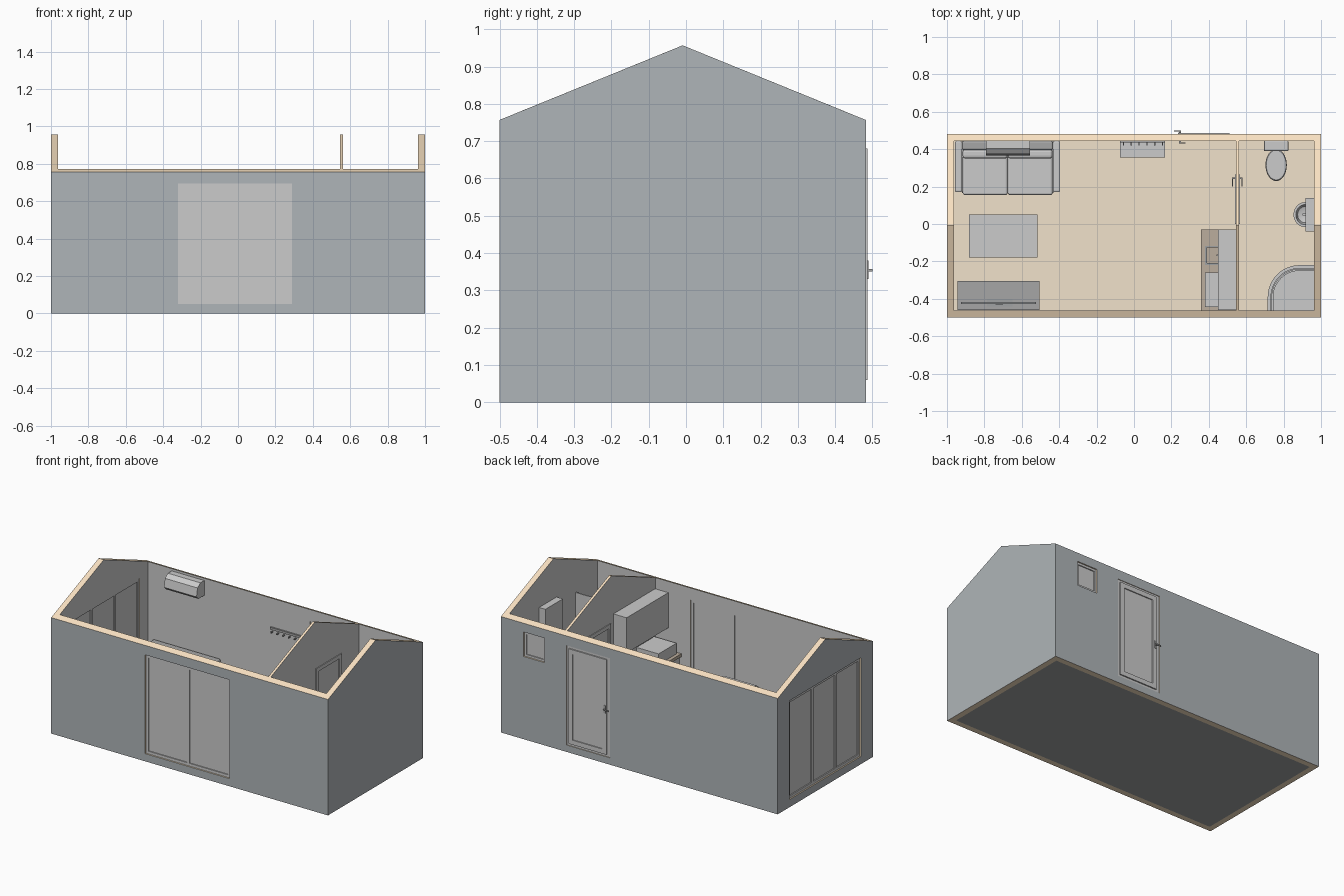
import bpy, bmesh, math
from mathutils import Matrix, Vector

if "Cube" in bpy.data.objects:
    bpy.data.objects.remove(bpy.data.objects["Cube"])


def mat(name, r, g, b):
    m = bpy.data.materials.new(name)
    m.diffuse_color = (r, g, b, 1)
    m.use_nodes = True
    m.node_tree.nodes["Principled BSDF"].inputs["Base Color"].default_value = m.diffuse_color
    return m


CLAD = mat("cladding", 0.43, 0.46, 0.48)
TRIM = mat("cut_timber", 0.95, 0.76, 0.54)
FLOOR = mat("floor_boards", 0.88, 0.76, 0.6)
BASE = mat("dark_base", 0.35, 0.36, 0.37)
DARK = mat("dark_grey", 0.38, 0.38, 0.38)
FRAME = mat("frame_grey", 0.62, 0.64, 0.63)
WOOD = mat("worktop_wood", 0.5, 0.42, 0.34)
X0, X1, Y0, Y1, T = -1.0, 1.0, -0.5, 0.482, 0.037
YM, EAVE, RIDGE, FZ = -0.009, 0.757, 0.957, 0.04


def finish(name, bm, m=None, bevel=0):
    bmesh.ops.recalc_face_normals(bm, faces=bm.faces)
    me = bpy.data.meshes.new(name)
    bm.to_mesh(me)
    bm.free()
    ob = bpy.data.objects.new(name, me)
    bpy.context.collection.objects.link(ob)
    if m:
        me.materials.append(m)
    if bevel:
        b = ob.modifiers.new("bevel", "BEVEL")
        b.width, b.segments = bevel, 3
    return ob


def boxes(name, items, m=None, bevel=0):
    bm = bmesh.new()
    for a, b, c, d, e, f in items:
        M = Matrix.Translation(((a + b) / 2, (c + d) / 2, (e + f) / 2)) @ Matrix.Diagonal((b - a, d - c, f - e, 1))
        bmesh.ops.create_cube(bm, size=1, matrix=M)
    return finish(name, bm, m, bevel)


def prism(name, pts, lo, hi, axis="z", m=None):
    # closed profile pushed along x (profile in y,z) or z (profile in x,y)
    bm = bmesh.new()
    f = bm.faces.new([bm.verts.new((lo, p, q) if axis == "x" else (p, q, lo)) for p, q in pts])
    r = bmesh.ops.extrude_face_region(bm, geom=[f])
    d = Vector((hi - lo, 0, 0)) if axis == "x" else Vector((0, 0, hi - lo))
    bmesh.ops.translate(bm, verts=[v for v in r["geom"] if isinstance(v, bmesh.types.BMVert)], vec=d)
    return finish(name, bm, m)


def lathe(name, pts, loc, sy=1.0, m=None):
    bm = bmesh.new()
    vs = [bm.verts.new((r, 0, z)) for r, z in pts]
    es = [bm.edges.new(p) for p in zip(vs, vs[1:])]
    bmesh.ops.spin(bm, geom=vs + es, cent=(0, 0, 0), axis=(0, 0, 1), angle=math.tau, steps=32)
    bmesh.ops.remove_doubles(bm, verts=bm.verts, dist=1e-5)
    bmesh.ops.transform(bm, matrix=Matrix.Translation(loc) @ Matrix.Diagonal((1, sy, 1, 1)), verts=bm.verts)
    ob = finish(name, bm, m)
    bpy.ops.object.select_all(action="DESELECT")
    ob.select_set(True)
    bpy.context.view_layer.objects.active = ob
    bpy.ops.object.shade_smooth_by_angle(angle=math.radians(40))
    return ob


def cut(ob, name, items):
    c = boxes(name, items)
    c.hide_render = True
    mod = ob.modifiers.new("cut", "BOOLEAN")
    mod.operation, mod.object, mod.solver = "DIFFERENCE", c, "EXACT"
    bpy.context.view_layer.objects.active = ob
    bpy.ops.object.modifier_apply(modifier=mod.name)
    bpy.data.objects.remove(c)


def window(name, along, u0, u1, z0, z1, d0, d1, n, w=0.018):
    # framed opening with n panes, running along x or y
    def b(a0, a1, c0, c1, e0, e1):
        return (a0, a1, c0, c1, e0, e1) if along == "x" else (c0, c1, a0, a1, e0, e1)
    bars = [b(u0, u1, d0, d1, z0, z0 + w), b(u0, u1, d0, d1, z1 - w, z1)]
    step = (u1 - u0 - w) / n
    for i in range(n + 1):
        bars.append(b(u0 + i * step, u0 + i * step + w, d0, d1, z0 + w, z1 - w))
    boxes(name + "_frame", bars, FRAME)
    k = (d1 - d0) * 0.25
    boxes(name + "_panes", [b(u0 + i * step + w, u0 + (i + 1) * step, d0 + k, d1 - k, z0 + w, z1 - w)
                            for i in range(n)])


# outer walls, open at the top
gable = [(Y0, 0), (Y1, 0), (Y1, EAVE), (YM, RIDGE), (Y0, EAVE)]
walls = prism("walls", gable, X0, X1, "x")
cut(walls, "room_cutter", [(X0 + T, X1 - T, Y0 + T, Y1 - T, -1, 2)])
cut(walls, "opening_cutter", [(-0.32, 0.29, -0.6, -0.4, 0.05, 0.695), (-1.1, -0.9, -0.375, 0.36, 0.05, 0.695)])
cut(walls, "opening_cutter", [(0.21, 0.525, 0.4, 0.6, 0.045, 0.695), (0.685, 0.835, 0.4, 0.6, 0.54, 0.7)])
for m in (None, CLAD, TRIM):
    walls.data.materials.append(m)
for p in walls.data.polygons:
    c, n = p.center, p.normal
    outer = abs(abs(c.x) - 1) < 1e-3 or min(abs(c.y - Y0), abs(c.y - Y1)) < 1e-3
    inner = ((abs(abs(c.x) - 1 + T) < 1e-3 and abs(n.x) > 0.9)
             or (min(abs(c.y - Y0 - T), abs(c.y - Y1 + T)) < 1e-3 and abs(n.y) > 0.9))
    p.material_index = 1 if outer else 0 if inner else 2

# floor
floor = boxes("floor", [(X0 + T, X1 - T, Y0 + T, Y1 - T, 0, FZ)], FLOOR)
floor.data.materials.append(BASE)
for p in floor.data.polygons:
    p.material_index = 1 if p.normal.z < -0.5 else 0

# bathroom partition
ze = EAVE + T * 0.41
part = prism("partition", [(Y0 + T, FZ), (Y1 - T, FZ), (Y1 - T, ze), (YM, RIDGE), (Y0 + T, ze)], 0.545, 0.561, "x")
cut(part, "door_cutter", [(0.5, 0.6, 0.0, 0.265, 0.0, 0.65)])
part.data.materials.append(None)
part.data.materials.append(TRIM)
for p in part.data.polygons:
    p.material_index = 1 if p.normal.z > 0.5 else 0

# windows and doors
window("sliding_door", "x", -0.32, 0.29, 0.05, 0.695, -0.492, -0.466, 2)
window("end_window", "y", -0.375, 0.36, 0.05, 0.695, -0.992, -0.966, 3)
window("small_window", "x", 0.685, 0.835, 0.54, 0.7, 0.448, 0.474, 1, 0.014)
window("entry_surround", "x", 0.21, 0.525, 0.045, 0.695, 0.447, 0.478, 1, 0.03)
window("entry_leaf", "x", 0.235, 0.51, 0.06, 0.68, 0.46, 0.486, 1, 0.03)
window("bathroom_door", "y", 0.0, 0.265, FZ, 0.65, 0.54, 0.566, 1, 0.025)
boxes("entry_handle", [(0.238, 0.252, 0.484, 0.489, 0.33, 0.38), (0.24, 0.25, 0.487, 0.5, 0.35, 0.358),
                       (0.215, 0.25, 0.495, 0.5, 0.35, 0.358), (0.24, 0.25, 0.43, 0.46, 0.35, 0.358),
                       (0.24, 0.275, 0.43, 0.435, 0.35, 0.358)], DARK)
boxes("bathroom_handle", [(0.524, 0.58, 0.24, 0.248, 0.35, 0.358), (0.524, 0.529, 0.2, 0.248, 0.35, 0.358),
                          (0.575, 0.58, 0.2, 0.248, 0.35, 0.358)], DARK)

# sofa
boxes("sofa_base", [(-0.92, -0.43, 0.165, 0.445, 0.06, 0.12)], DARK)
boxes("sofa_arms", [(a, a + 0.038, 0.17, 0.443, 0.05, 0.22) for a in (-0.957, -0.433)], None, 0.008)
boxes("sofa_back", [(-0.919, -0.433, 0.395, 0.443, 0.06, 0.28)], DARK, 0.01)
boxes("sofa_cushions", [(a, a + 0.24, 0.155, 0.37, 0.115, 0.17) for a in (-0.916, -0.675)], None, 0.012)
boxes("sofa_back_cushions", [(a, a + 0.24, 0.35, 0.4, 0.165, 0.27) for a in (-0.916, -0.675)], None, 0.015)
boxes("sofa_feet", [(x, x + 0.02, y, y + 0.02, FZ, 0.06) for x in (-0.945, -0.43) for y in (0.18, 0.41)], DARK)

# coffee table
boxes("coffee_table", [(-0.883, -0.515, -0.18, 0.05, 0.15, 0.165)]
      + [(x, x + 0.02, y, y + 0.02, FZ, 0.15) for x in (-0.875, -0.543) for y in (-0.172, 0.022)])

# media cabinet and screen
boxes("media_cabinet", [(-0.943, -0.505, -0.46, -0.305, 0.055, 0.17), (-0.93, -0.52, -0.45, -0.32, FZ, 0.055)], DARK)
boxes("screen", [(-0.925, -0.525, -0.427, -0.417, 0.19, 0.42)], BASE)
boxes("screen_stand", [(-0.785, -0.65, -0.44, -0.4, 0.17, 0.175), (-0.74, -0.7, -0.43, -0.422, 0.175, 0.22)], BASE)

# wall air unit with sloped front
prism("air_unit", [(0.445, 0.66), (0.445, 0.757), (0.405, 0.757), (0.375, 0.735), (0.365, 0.68), (0.385, 0.66)],
      -0.79, -0.555, "x")

# hall bench with hook rail above
boxes("bench", [(-0.075, 0.165, 0.355, 0.44, 0.17, 0.185), (-0.065, -0.05, 0.36, 0.44, FZ, 0.17),
                (0.14, 0.155, 0.36, 0.44, FZ, 0.17), (-0.05, 0.14, 0.36, 0.44, 0.085, 0.097)])
boxes("hook_rail", [(-0.075, 0.165, 0.435, 0.445, 0.57, 0.585)], DARK)
boxes("hooks", [(-0.06 + i * 0.042, -0.054 + i * 0.042, 0.42, 0.44, 0.555, 0.563) for i in range(6)], DARK)

# kitchen
cab = [(0.37, 0.545, -0.46 + i * 0.1425, -0.32 + i * 0.1425, 0.065, 0.305) for i in range(3)]
boxes("base_cabinets", cab + [(0.39, 0.545, -0.46, -0.035, FZ, 0.305)])
top = boxes("worktop", [(0.358, 0.545, -0.463, -0.03, 0.305, 0.325)], WOOD)
cut(top, "sink_cutter", [(0.388, 0.475, -0.21, -0.125, 0.312, 0.4)])
window_rim = [(0.38, 0.48, y, y + 0.009, 0.322, 0.328) for y in (-0.218, -0.126)]
boxes("sink_rim", window_rim + [(x, x + 0.009, -0.218, -0.117, 0.322, 0.328) for x in (0.38, 0.473)], BASE)
boxes("kitchen_tap", [(0.495, 0.505, -0.172, -0.162, 0.325, 0.4), (0.44, 0.505, -0.172, -0.162, 0.395, 0.403)])
boxes("counter_oven", [(0.38, 0.54, -0.445, -0.26, 0.325, 0.395)])
boxes("wall_cabinets", [(0.45, 0.545, -0.46, -0.03, 0.47, 0.7)])

# toilet
boxes("toilet_tank", [(0.7, 0.82, 0.4, 0.445, 0.15, 0.285), (0.695, 0.825, 0.39, 0.445, 0.285, 0.297)], None, 0.004)
boxes("toilet_foot", [(0.735, 0.785, 0.32, 0.445, FZ, 0.15)])
lathe("toilet_bowl", [(0, FZ), (0.033, FZ), (0.033, 0.08), (0.056, 0.145), (0.057, 0.17), (0.053, 0.176), (0, 0.176)],
      (0.76, 0.315, 0), 1.5)

# wash basin and mirror cabinet
lathe("basin", [(0, 0.24), (0.03, 0.245), (0.055, 0.28), (0.062, 0.315), (0.05, 0.315), (0.04, 0.28), (0, 0.265)],
      (0.915, 0.05, 0), 1.08)
lathe("basin_pedestal", [(0.032, FZ), (0.02, 0.1), (0.025, 0.25)], (0.93, 0.05, 0))
boxes("basin_tap", [(0.945, 0.955, 0.045, 0.055, 0.3, 0.35), (0.9, 0.955, 0.045, 0.055, 0.342, 0.35)])
boxes("mirror_cabinet", [(0.918, 0.963, -0.04, 0.14, 0.43, 0.695)])


# rounded corner shower
def rim(off):
    r = 0.17 - off
    arc = [(0.885 + r * math.cos(a), -0.39 + r * math.sin(a))
           for a in (math.radians(90 + i * 7.5) for i in range(13))]
    return [(0.963, -0.22 - off)] + arc + [(0.715 + off, -0.463)]


prism("shower_tray", rim(0) + [(0.963, -0.463)], FZ, 0.065)
prism("shower_rim", rim(0) + rim(0.03)[::-1], 0.065, 0.085)
prism("shower_glass", rim(0.015) + rim(0.023)[::-1], 0.085, 0.65)
